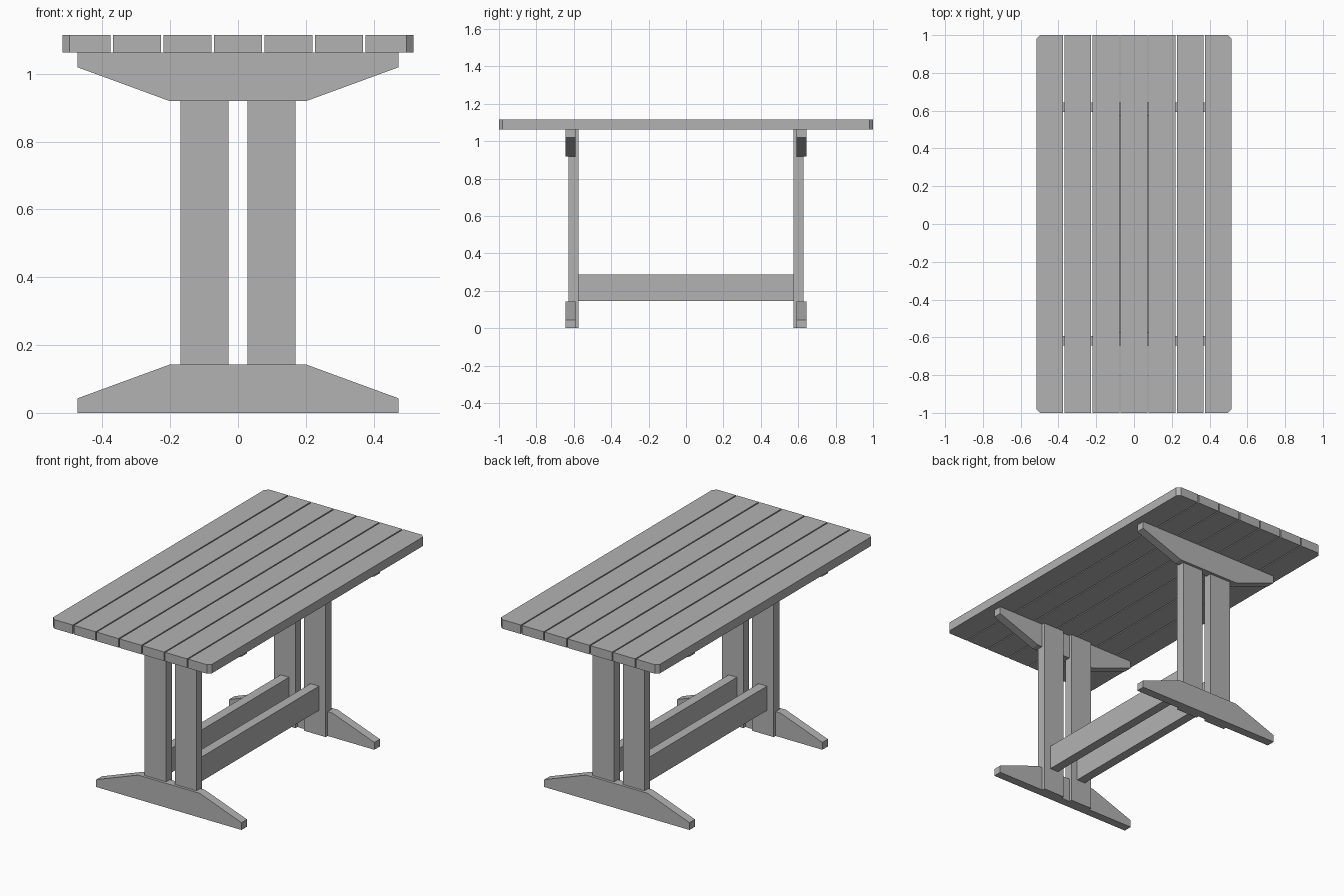
import bpy
import bmesh
from mathutils import Vector

cube = bpy.data.objects.get("Cube")
if cube:
    bpy.data.objects.remove(cube, do_unlink=True)

# One plain grey for all the timber
grey = bpy.data.materials.new("grey_timber")
grey.use_nodes = True
colour = (0.45, 0.45, 0.45, 1)
grey.diffuse_color = colour
grey.node_tree.nodes["Principled BSDF"].inputs["Base Color"].default_value = colour


def prism(name, points, depth):
    """Extrude a closed outline of 3D points along the depth vector."""
    bm = bmesh.new()
    face = bm.faces.new([bm.verts.new(p) for p in points])
    result = bmesh.ops.extrude_face_region(bm, geom=[face], use_keep_orig=True)
    moved = [v for v in result["geom"] if isinstance(v, bmesh.types.BMVert)]
    bmesh.ops.translate(bm, verts=moved, vec=Vector(depth))
    bmesh.ops.recalc_face_normals(bm, faces=bm.faces)
    mesh = bpy.data.meshes.new(name)
    bm.to_mesh(mesh)
    bm.free()
    mesh.materials.append(grey)
    obj = bpy.data.objects.new(name, mesh)
    bpy.context.collection.objects.link(obj)
    return obj


def box(name, x, y, z):
    """Box from its lower and upper limit on each axis."""
    outline = [(x[0], y[0], z[0]), (x[1], y[0], z[0]),
               (x[1], y[1], z[0]), (x[0], y[1], z[0])]
    return prism(name, outline, (0, 0, z[1] - z[0]))


TOP, UNDER = 1.115, 1.062
PLANKS, GAP, HALF_WIDTH, CHAMFER = 7, 0.007, 0.517, 0.02
width = (2 * HALF_WIDTH - (PLANKS - 1) * GAP) / PLANKS

# Tabletop planks; the outer two have clipped corners
for i in range(PLANKS):
    x0 = -HALF_WIDTH + i * (width + GAP)
    x1 = x0 + width
    left = CHAMFER if i == 0 else 0
    right = CHAMFER if i == PLANKS - 1 else 0
    outline = []
    for x, y in ((x0 + left, -1), (x1 - right, -1), (x1, right - 1), (x1, 1 - right),
                 (x1 - right, 1), (x0 + left, 1), (x0, 1 - left), (x0, left - 1)):
        if (x, y, UNDER) not in outline:
            outline.append((x, y, UNDER))
    prism(f"tabletop_plank_{i + 1}", outline, (0, 0, TOP - UNDER))

# Tapered beam outline, shared by the feet and the top supports
beam = [(-0.473, 0), (0.473, 0), (0.473, 0.043),
        (0.2, 0.143), (-0.2, 0.143), (-0.473, 0.043)]

for end, s in (("front", -1), ("back", 1)):
    # Foot and inverted top support
    prism(f"{end}_foot", [(x, s * 0.592, z) for x, z in beam], (0, s * 0.051, 0))
    prism(f"{end}_top_support", [(x, s * 0.592, UNDER - z) for x, z in beam],
          (0, s * 0.051, 0))
    # Pair of upright legs, half lapped into the beams
    for side, m in (("left", 1), ("right", -1)):
        box(f"{end}_{side}_leg", sorted((m * 0.028, m * 0.169)),
            sorted((s * 0.574, s * 0.627)), (0, UNDER))

# Long rails between the two leg frames
for side, m in (("left", 1), ("right", -1)):
    box(f"{side}_rail", sorted((m * 0.07, m * 0.125)), (-0.574, 0.574), (0.145, 0.288))
